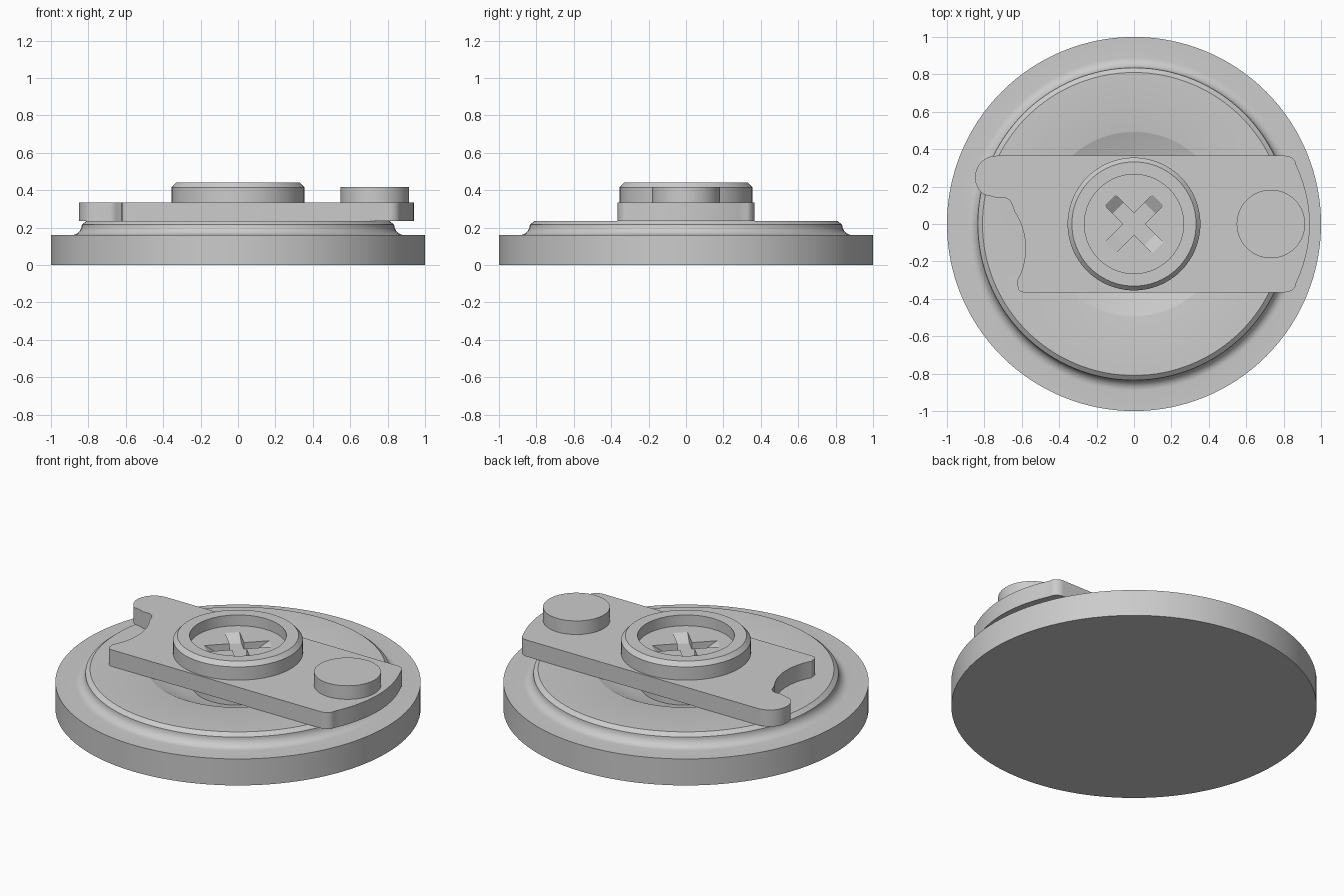
import bpy, bmesh, math
from mathutils import Matrix

old = bpy.data.objects.get("Cube")
if old:
    bpy.data.objects.remove(old, do_unlink=True)

grey = bpy.data.materials.new("plain grey")
grey.use_nodes = True
grey.diffuse_color = (0.6, 0.6, 0.6, 1)
grey.node_tree.nodes["Principled BSDF"].inputs["Base Color"].default_value = (0.6, 0.6, 0.6, 1)


def finish(bm, name):
    """Turn a bmesh into a shaded, coloured object."""
    bmesh.ops.remove_doubles(bm, verts=bm.verts, dist=1e-5)
    bmesh.ops.recalc_face_normals(bm, faces=bm.faces)
    mesh = bpy.data.meshes.new(name)
    bm.to_mesh(mesh)
    bm.free()
    mesh.materials.append(grey)
    obj = bpy.data.objects.new(name, mesh)
    bpy.context.collection.objects.link(obj)
    return obj


def smooth(obj):
    bpy.ops.object.select_all(action='DESELECT')
    obj.select_set(True)
    bpy.context.view_layer.objects.active = obj
    bpy.ops.object.shade_smooth_by_angle(angle=math.radians(30))


def lathe(name, profile, x=0, steps=128):
    """Spin a (radius, height) profile that starts and ends on the axis."""
    bm = bmesh.new()
    verts = [bm.verts.new((r, 0, z)) for r, z in profile]
    edges = [bm.edges.new(pair) for pair in zip(verts, verts[1:])]
    bmesh.ops.spin(bm, geom=verts + edges, cent=(0, 0, 0), axis=(0, 0, 1),
                   angle=2 * math.pi, steps=steps, use_merge=True)
    bmesh.ops.translate(bm, verts=bm.verts, vec=(x, 0, 0))
    return finish(bm, name)


def arc(cx, cy, r, start, end, n=12):
    angles = [math.radians(start + (end - start) * i / n) for i in range(n + 1)]
    return [(cx + r * math.cos(a), cy + r * math.sin(a)) for a in angles]


def prism(name, outline, z0, z1):
    bm = bmesh.new()
    face = bm.faces.new([bm.verts.new((x, y, z0)) for x, y in outline])
    new = bmesh.ops.extrude_face_region(bm, geom=[face])["geom"]
    bmesh.ops.translate(bm, vec=(0, 0, z1 - z0),
                        verts=[v for v in new if isinstance(v, bmesh.types.BMVert)])
    return finish(bm, name)


# Round base with a filleted raised step and a shallow central dish
base = lathe("base", [(0, 0), (1, 0), (1, 0.16)]
             + arc(0.89, 0.215, 0.055, 270, 180, 8)
             + [(0.81, 0.235), (0.495, 0.235), (0.49, 0.234), (0.3, 0.135), (0, 0.135)])
smooth(base)

# Lever plate: bowed right end, hooked lobe and hollow on the left end
bow = [(0.94 - 0.73 * y * y, y) for y in [-0.32 + 0.04 * i for i in range(17)]]
outline = (arc(-0.592, -0.335, 0.03, 200, 270, 5)
           + arc(0.81, -0.305, 0.06, 270, 335, 6) + bow
           + arc(0.81, 0.305, 0.06, 25, 90, 6)
           + arc(-0.735, 0.25, 0.115, 90, 235, 18)
           + [(-0.77, 0.15), (-0.73, 0.138)]
           + arc(-0.7, 0.09, 0.05, 85, 25, 6)
           + arc(-0.94, -0.13, 0.36, 33, -29, 16))
plate = prism("lever_plate", outline, 0.235, 0.335)
smooth(plate)

# Finger knob on the lever
knob = lathe("finger_knob", [(0, 0.32), (0.183, 0.32), (0.183, 0.417), (0, 0.417)], 0.732, 64)
smooth(knob)

# Central screw: chamfered ring, sunken face and shank
screw = lathe("screw_head", [(0, 0.13), (0.25, 0.13), (0.25, 0.3), (0.355, 0.3),
                             (0.355, 0.415), (0.332, 0.44), (0.265, 0.44),
                             (0.265, 0.375), (0, 0.375)], steps=96)

# Cross recess: two crossed V grooves sloping down to the middle
for turn in (45, 135):
    bm = bmesh.new()
    section = [(-0.195, 0.385), (0, 0.255), (0.195, 0.385)]
    face = bm.faces.new([bm.verts.new((x, -0.04, z)) for x, z in section])
    new = bmesh.ops.extrude_face_region(bm, geom=[face])["geom"]
    bmesh.ops.translate(bm, vec=(0, 0.08, 0),
                        verts=[v for v in new if isinstance(v, bmesh.types.BMVert)])
    bmesh.ops.transform(bm, matrix=Matrix.Rotation(math.radians(turn), 4, 'Z'), verts=bm.verts)
    cutter = finish(bm, "groove_cutter")
    cut = screw.modifiers.new("groove", 'BOOLEAN')
    cut.operation = 'DIFFERENCE'
    cut.solver = 'EXACT'
    cut.object = cutter
    bpy.context.view_layer.objects.active = screw
    bpy.ops.object.modifier_apply(modifier=cut.name)
    bpy.data.objects.remove(cutter, do_unlink=True)
smooth(screw)
